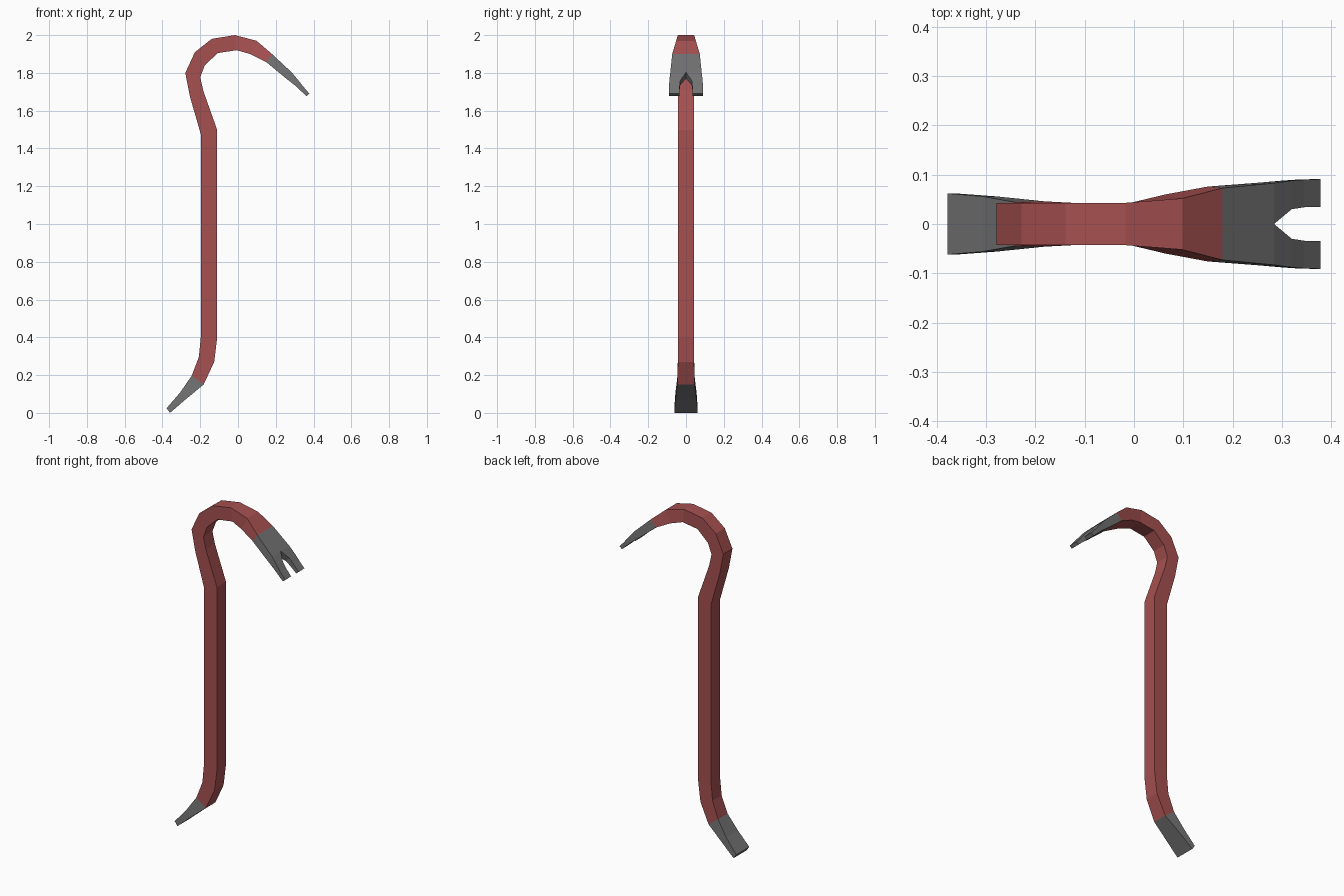
import bpy
import bmesh

cube = bpy.data.objects.get("Cube")
if cube:
    bpy.data.objects.remove(cube)


def make_material(name, colour):
    material = bpy.data.materials.new(name)
    material.use_nodes = True
    material.diffuse_color = colour
    material.node_tree.nodes["Principled BSDF"].inputs["Base Color"].default_value = colour
    return material


red_paint = make_material("red_paint", (0.38, 0.08, 0.08, 1))
bare_steel = make_material("bare_steel", (0.17, 0.17, 0.17, 1))


def half_section(station):
    """Half of a four-sided section, from the centre plane out to the side and back."""
    (outer_x, outer_z), (inner_x, inner_z), (outer_w, inner_w), gap = station
    return [(outer_x, gap, outer_z), (outer_x, outer_w, outer_z),
            (inner_x, inner_w, inner_z), (inner_x, gap, inner_z)]


def build_bar(name, stations, material, cap_start=False, cap_end=False):
    """Skin the sections into a half bar and mirror it across the centre plane."""
    bm = bmesh.new()
    rings = [[bm.verts.new(p) for p in half_section(s)] for s in stations]
    for low, high, station in zip(rings, rings[1:], stations[1:]):
        sides = 4 if station[3] > 0 else 3     # a gap also needs its inner wall
        for k in range(sides):
            n = (k + 1) % 4
            bm.faces.new((high[k], high[n], low[n], low[k]))
    if cap_start:
        bm.faces.new(rings[0])
    if cap_end:
        bm.faces.new(reversed(rings[-1]))
    mesh = bpy.data.meshes.new(name)
    bm.to_mesh(mesh)
    bm.free()
    mesh.materials.append(material)
    bar = bpy.data.objects.new(name, mesh)
    bpy.context.collection.objects.link(bar)
    mirror = bar.modifiers.new("Mirror", "MIRROR")
    mirror.use_axis = (False, True, False)
    mirror.merge_threshold = 0.0005
    return bar


# Each station: outer (x, z), inner (x, z), half widths (outer, inner), half gap
W = (0.043, 0.043)
lower_joint = ((-0.245, 0.197), (-0.182, 0.15), (0.045, 0.046), 0)
upper_joint = ((0.18, 1.9), (0.15, 1.857), (0.073, 0.076), 0)

# Flat chisel end
chisel = [
    ((-0.378, 0.025), (-0.36, 0), (0.062, 0.062), 0),
    ((-0.307, 0.107), (-0.279, 0.07), (0.056, 0.056), 0),
    lower_joint,
]

# Painted shaft with the hooked top
shaft = [
    lower_joint,
    ((-0.207, 0.297), (-0.126, 0.27), W, 0),
    ((-0.197, 0.4), (-0.11, 0.4), W, 0),
    ((-0.197, 1.475), (-0.11, 1.497), W, 0),
    ((-0.255, 1.677), (-0.184, 1.706), W, 0),
    ((-0.279, 1.8), (-0.2, 1.777), W, 0),
    ((-0.228, 1.91), (-0.176, 1.84), W, 0),
    ((-0.139, 1.98), (-0.107, 1.905), W, 0),
    ((-0.017, 2), (-0.007, 1.92), W, 0),
    ((0.098, 1.97), (0.064, 1.9), (0.052, 0.06), 0),
    upper_joint,
]

# Split claw
claw = [
    upper_joint,
    ((0.284, 1.803), (0.255, 1.77), (0.083, 0.084), 0),
    ((0.32, 1.76), (0.3, 1.735), (0.088, 0.088), 0.03),
    ((0.346, 1.727), (0.33, 1.707), (0.09, 0.09), 0.034),
    ((0.378, 1.69), (0.363, 1.677), (0.091, 0.091), 0.035),
]

build_bar("chisel_end", chisel, bare_steel, cap_start=True)
build_bar("hooked_shaft", shaft, red_paint)
build_bar("split_claw", claw, bare_steel, cap_end=True)
